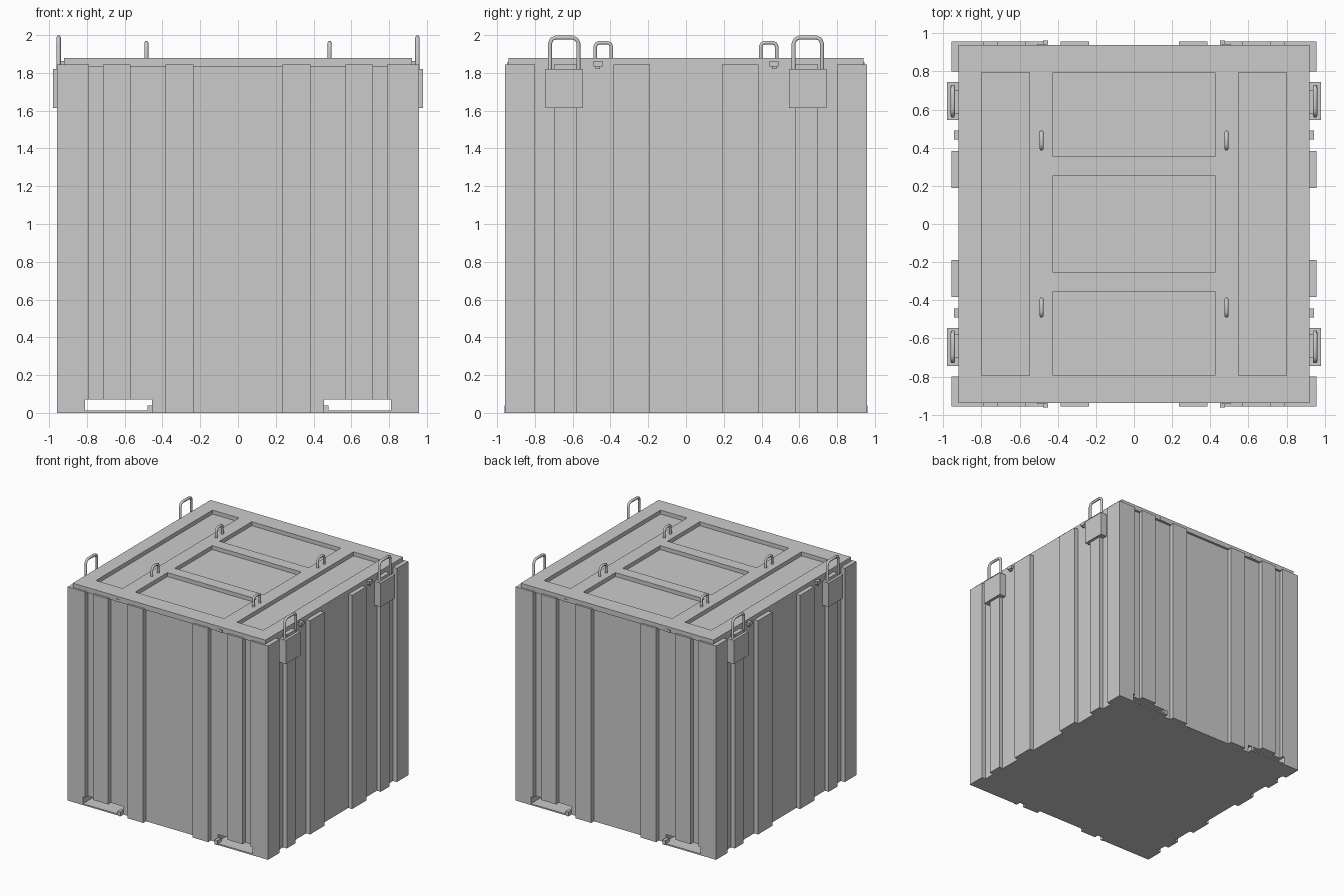
import bpy, bmesh

if "Cube" in bpy.data.objects:
    bpy.data.objects.remove(bpy.data.objects["Cube"])

S = (-1, 1)


def mesh_object(name, bm):
    bmesh.ops.recalc_face_normals(bm, faces=bm.faces)
    me = bpy.data.meshes.new(name)
    bm.to_mesh(me)
    bm.free()
    ob = bpy.data.objects.new(name, me)
    bpy.context.collection.objects.link(ob)
    return ob


def add_box(bm, x, y, z):
    vs = bmesh.ops.create_cube(bm, size=1)["verts"]
    for v in vs:
        for i, (a, b) in enumerate((x, y, z)):
            v.co[i] = a if v.co[i] < 0 else b


def boxes(name, specs):
    bm = bmesh.new()
    for s in specs:
        add_box(bm, *s)
    return mesh_object(name, bm)


def side(s, a, b):
    return tuple(sorted((s * a, s * b)))


def prism(name, pts, z0, z1):
    bm = bmesh.new()
    f = bm.faces.new([bm.verts.new((x, y, z0)) for x, y in pts])
    ext = bmesh.ops.extrude_face_region(bm, geom=[f])["geom"]
    for v in ext:
        if isinstance(v, bmesh.types.BMVert):
            v.co.z = z1
    return mesh_object(name, bm)


def cut(ob, cutter):
    m = ob.modifiers.new("cut", "BOOLEAN")
    m.operation = "DIFFERENCE"
    m.solver = "EXACT"
    m.object = cutter
    cutter.hide_render = True
    bpy.context.view_layer.objects.active = ob
    bpy.ops.object.modifier_apply(modifier=m.name)
    bpy.data.objects.remove(cutter)


def loop_handle(name, x, yc, w, z0, z1, r, c):
    # bent round bar in the yz plane with chamfered corners
    pts = [(-w, z0), (-w, z1 - c), (-w + c * .3, z1 - c * .3), (-w + c, z1),
           (w - c, z1), (w - c * .3, z1 - c * .3), (w, z1 - c), (w, z0)]
    cu = bpy.data.curves.new(name, "CURVE")
    cu.dimensions = "3D"
    cu.bevel_depth = r
    cu.bevel_resolution = 1
    cu.use_fill_caps = True
    sp = cu.splines.new("POLY")
    sp.points.add(len(pts) - 1)
    for p, (y, z) in zip(sp.points, pts):
        p.co = (x, yc + y, z, 1)
    ob = bpy.data.objects.new(name, cu)
    bpy.context.collection.objects.link(ob)


# ribbed container body: one quarter of the plan, mirrored twice
I, O = .92, .957
q = [(I, .19), (O, .19), (O, .383), (I, .383), (I, .58), (O, .58), (O, .70),
     (I, .70), (I, .80), (O, .80), (O, O), (.79, O), (.79, I), (.715, I),
     (.715, O), (.57, O), (.57, I), (.385, I), (.385, O), (.235, O), (.235, I)]
plan = (q + [(-x, y) for x, y in reversed(q)] + [(-x, -y) for x, y in q]
        + [(x, -y) for x, y in reversed(q)])
body = prism("container_body", plan, 0, 1.845)

# fork tunnels running front to back
cut(body, boxes("tunnel_cutter",
                [(side(s, .455, .81), (-1.1, 1.1), (.012, .07)) for s in S]))

# tunnel floor lips and end cheeks
boxes("fork_lips", [(side(s, .455, .81), side(t, .90, .957), (0, .012))
                    for s in S for t in S])
boxes("fork_cheeks", [(side(s, .45, .478), side(t, .91, .962), (0, .04))
                      for s in S for t in S])

# lid with five sunken panels
lid = boxes("lid", [((-.92, .92), (-.94, .94), (1.835, 1.88))])
panels = [(side(s, .547, .80), (-.795, .795), (1.846, 2)) for s in S]
panels += [((-.425, .425), y, (1.846, 2))
           for y in ((-.795, -.355), (-.255, .255), (.355, .795))]
cut(lid, boxes("panel_cutter", panels))

# small lid clasps on all four sides
boxes("side_clasps", [(side(s, .90, .943), side(t, .443, .49), (1.835, 1.862))
                      for s in S for t in S])
boxes("end_clasps", [(side(s, .462, .51), side(t, .90, .944), (1.835, 1.858))
                     for s in S for t in S])
boxes("clasp_pins", [(side(s, .91, .935), side(t, .455, .478), (1.82, 1.836))
                     for s in S for t in S])

for s in S:
    for t in S:
        # lid grab handle
        loop_handle("lid_handle", s * .485, t * .438, .043, 1.87, 1.96, .011, .022)
        # lifting loop and its bracket over the side rib
        loop_handle("lifting_loop", s * .95, t * .645, .075, 1.70, 1.987, .012, .03)
        boxes("lifting_bracket", [
            (side(s, .957, .98), side(t, .545, .745), (1.615, 1.82)),
            (side(s, .915, .958), side(t, .545, .58), (1.615, 1.82)),
            (side(s, .915, .958), side(t, .70, .745), (1.615, 1.82))])
